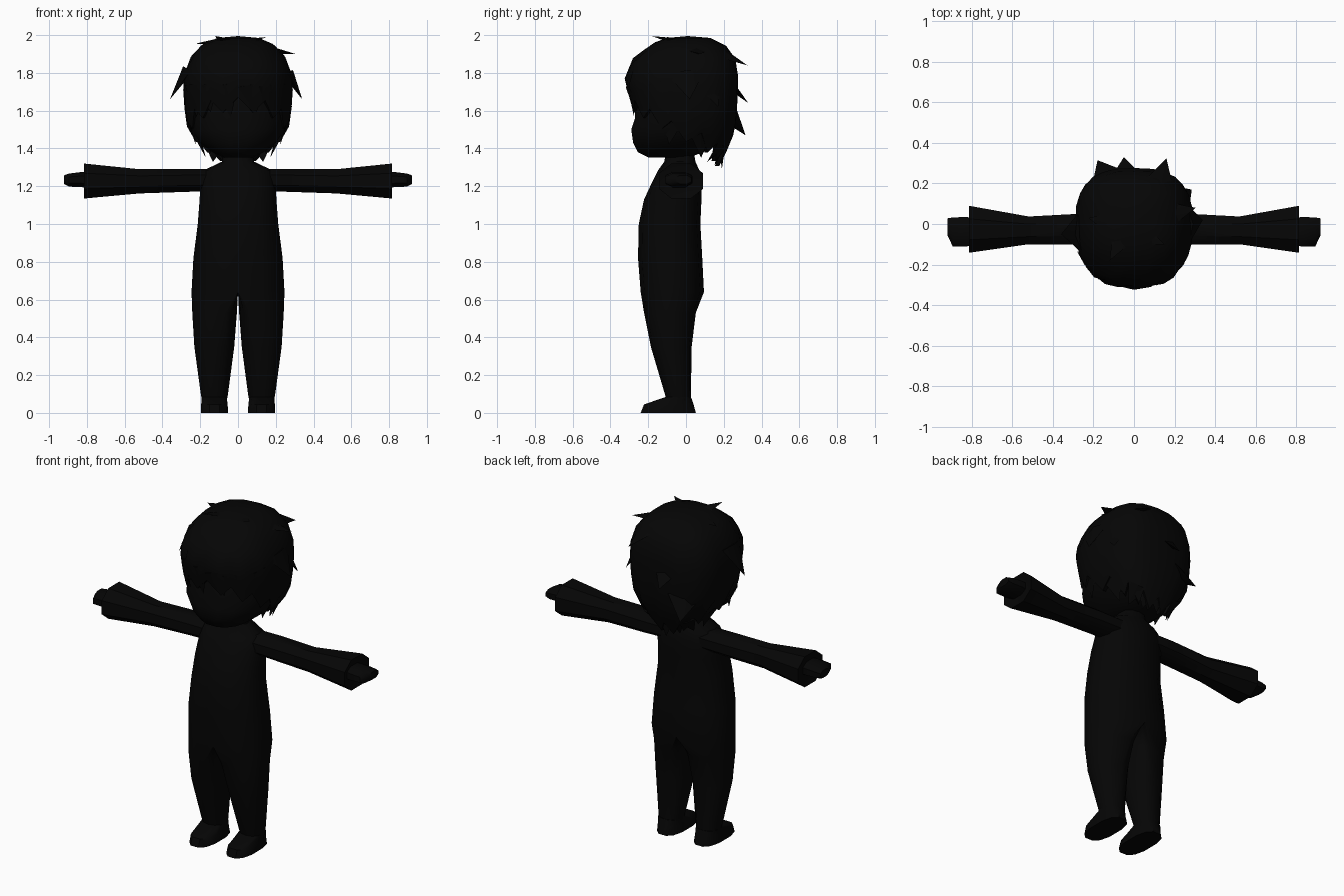
import bpy, bmesh, math
from mathutils import Vector

if "Cube" in bpy.data.objects:
    bpy.data.objects.remove(bpy.data.objects["Cube"])

BLACK = bpy.data.materials.new("soft black")
BLACK.diffuse_color = (.0016, .0016, .0016, 1)
BLACK.use_nodes = True
BLACK.node_tree.nodes["Principled BSDF"].inputs["Base Color"].default_value = BLACK.diffuse_color


def finish(bm, name, angle=40, mirror=False):
    bmesh.ops.recalc_face_normals(bm, faces=bm.faces)
    me = bpy.data.meshes.new(name)
    bm.to_mesh(me)
    bm.free()
    me.materials.append(BLACK)
    ob = bpy.data.objects.new(name, me)
    bpy.context.collection.objects.link(ob)
    bpy.ops.object.select_all(action='DESELECT')
    ob.select_set(True)
    bpy.context.view_layer.objects.active = ob
    bpy.ops.object.shade_smooth_by_angle(angle=math.radians(angle))
    if mirror:
        ob.modifiers.new("mirror", 'MIRROR').merge_threshold = .001
    return ob


def spow(v, p):
    return math.copysign(abs(v) ** (2 / p), v)


def skin(bm, rings, closed=True):
    for a, b in zip(rings, rings[1:]):
        n = len(a)
        for i in range(n if closed else n - 1):
            bm.faces.new((a[i], a[(i + 1) % n], b[(i + 1) % n], b[i]))


def loft(name, rows, n=12, p=2.4, axis='z', side=1):
    """Rows are (station, u min, u max, v min, v max)."""
    bm = bmesh.new()
    rings = []
    for s, u0, u1, v0, v1 in rows:
        ring = []
        for i in range(n):
            a = math.tau * (i + 0.5) / n
            k = 1 / math.cos(math.pi / n) ** (2 / p)
            u = (u0 + u1) / 2 + (u1 - u0) / 2 * k * spow(math.cos(a), p)
            v = (v0 + v1) / 2 + (v1 - v0) / 2 * k * spow(math.sin(a), p)
            co = (side * u, v, s) if axis == 'z' else (side * s, u, v)
            ring.append(bm.verts.new(co))
        rings.append(ring)
    skin(bm, rings)
    bm.faces.new(rings[0])
    bm.faces.new(rings[-1])
    return finish(bm, name)


# Torso running into the legs: one half, mirrored
bm = bmesh.new()


def body_ring(z, x0, x1, y0, y1, split, count):
    """split 0 is a half oval on the centre line, 1 is a full leg oval."""
    ring = []
    for i in range(count):
        a = math.radians(-90 + 30 * i)
        c, s = spow(math.cos(a), 2.3), spow(math.sin(a), 2.3)
        if i in (0, 6):
            c = 0
        half = x0 + (x1 - x0) * max(c, 0)
        full = (x0 + x1) / 2 + (x1 - x0) / 2 * c
        x = half + (full - half) * split
        ring.append(bm.verts.new((x, (y0 + y1) / 2 + (y1 - y0) / 2 * s, z)))
    return ring


leg = [body_ring(*r, 12) for r in (
    (.06, .06, .19, -.1, .025, 1), (.1, .053, .197, -.112, .026, 1),
    (.35, .02, .231, -.186, .03, .85), (.53, .006, .242, -.222, .052, .5),
    (.64, 0, .246, -.24, .095, 0))]
trunk = [leg[-1][:7]] + [body_ring(*r, 0, 7) for r in (
    (.82, 0, .236, -.254, .086), (1.0, 0, .213, -.25, .076),
    (1.13, 0, .203, -.222, .082), (1.22, 0, .2, -.18, .082),
    (1.285, 0, .18, -.147, .07), (1.33, 0, .085, -.115, .05),
    (1.42, 0, .075, -.1, .035))]
skin(bm, leg)
skin(bm, trunk, False)
bm.faces.new(leg[0])
finish(bm, "body", 50, True)

for side, tag in ((-1, "left"), (1, "right")):
    loft(tag + "_shoe", [
        (0, .052, .195, -.24, .052), (.045, .055, .195, -.222, .04),
        (.085, .06, .192, -.105, .026)], 12, 2.6, side=side)
    # Flared sleeve with a recessed cuff
    loft(tag + "_sleeve", [
        (.12, -.1, .05, 1.175, 1.29), (.28, -.1, .05, 1.17, 1.292),
        (.52, -.1, .037, 1.162, 1.29), (.815, -.142, .09, 1.135, 1.32),
        (.805, -.115, .06, 1.16, 1.295)],
        8, 2.2, 'x', side)
    # Mitten hand
    loft(tag + "_hand", [
        (.74, -.09, .02, 1.19, 1.275), (.83, -.112, .035, 1.195, 1.275),
        (.895, -.11, .032, 1.198, 1.267), (.922, -.055, .028, 1.212, 1.257)],
        8, 2.4, 'x', side)

# Head with a rounded jaw
loft("head", [
    (1.353, -.08, .08, -.2, .02), (1.38, -.135, .135, -.255, .09),
    (1.43, -.2, .2, -.28, .17), (1.5, -.245, .245, -.29, .22),
    (1.56, -.255, .255, -.27, .23), (1.7, -.255, .255, -.272, .23),
    (1.85, -.2, .2, -.2, .19)], 16, 2.3)

# Hair cap: (height, half width, front depth, back depth)
CAP = [(1.32, .12, .08, .18), (1.42, .215, .19, .235), (1.52, .272, .27, .265),
       (1.65, .288, .295, .272), (1.77, .292, .325, .278), (1.88, .255, .28, .26),
       (1.96, .18, .17, .2), (1.985, .11, .1, .13)]


def cap_at(z):
    for a, b in zip(CAP, CAP[1:]):
        if z <= b[0]:
            t = max(0, (z - a[0]) / (b[0] - a[0]))
            return [a[k] + t * (b[k] - a[k]) for k in (1, 2, 3)]
    return CAP[-1][1:]


def cap_point(a, z, scale=1):
    rx, yf, yb = cap_at(z)
    p = 2.7 if math.sin(a) > 0 else 2.4
    c, s = spow(math.cos(a), p), spow(math.sin(a), p)
    return Vector((rx * c * scale, (yb if s > 0 else yf) * s * scale, z))


def hem(i, n):
    # Short fringe in front, long nape behind, jagged all round
    s = math.sin(math.tau * i / n)
    base = 1.47 - .13 * s if s > 0 else 1.47 - .16 * s
    return base + (.04 if i % 2 else -.035)


bm = bmesh.new()
N = 28
rings = []
for t in (None, 0, .15, .32, .5, .66, .82, .93, 1):
    ring = []
    for i in range(N):
        h = hem(i, N)
        z = h + (t or 0) * (1.985 - h)
        ring.append(bm.verts.new(cap_point(math.tau * i / N, z, .87 if t is None else 1)))
    rings.append(ring)
skin(bm, rings)
apex = bm.verts.new((0, .01, 1.995))
for i in range(N):
    bm.faces.new((rings[-1][i], rings[-1][(i + 1) % N], apex))


def tuft(base, tip, width, thick=.3):
    """Flat pointed lock lying along the surface of the head."""
    base, tip = Vector(base), Vector(tip)
    d = (tip - base).normalized()
    out = base - Vector((0, 0, 1.65))
    out = (out - d * out.dot(d)).normalized()
    across = d.cross(out)
    end = bm.verts.new(tip)
    ring = [bm.verts.new(base + across * x * width + out * y * width * thick)
            for x, y in ((1, 0), (0, 1), (-1, 0), (0, -1))]
    for i in range(4):
        bm.faces.new((ring[i], ring[(i + 1) % 4], end))
    bm.faces.new(ring)


# Pointed locks at the sides, crown and back
for base, tip, w in (
        ((-.265, -.05, 1.82), (-.36, -.05, 1.66), .1),
        ((.265, 0, 1.8), (.34, .02, 1.66), .1),
        ((.18, .05, 1.92), (.305, .08, 1.9), .06),
        ((-.1, 0, 1.965), (-.225, .03, 1.955), .06),
        ((.05, -.06, 1.965), (.15, -.1, 1.99), .05),
        ((-.05, -.05, 1.965), (-.12, -.18, 1.995), .06),
        ((.12, .17, 1.91), (.16, .325, 1.84), .09),
        ((-.04, .22, 1.75), (-.05, .33, 1.64), .09),
        ((-.14, .22, 1.58), (-.18, .315, 1.47), .09),
        ((.23, .12, 1.75), (.285, .17, 1.62), .08)):
    tuft(base, tip, w)
# Nape locks
for x in (-.13, -.065, 0, .065, .13):
    tuft((x, .19, 1.42), (x * 1.02, .19 - abs(x) * .6, 1.29 + abs(x) * .3), .06)
# Fringe and sideburn locks
for k in range(6):
    a = math.radians(-145 + 22 * k)
    tuft(cap_point(a, 1.74, .95), cap_point(a + .1, 1.565 + .025 * (k % 2), .99), .075, .2)
for side in (-1, 1):
    tuft((side * .252, -.07, 1.57), (side * .225, -.09, 1.42), .07, .2)
    tuft((side * .23, .08, 1.5), (side * .17, .08, 1.35), .07, .2)
finish(bm, "hair", 35)
